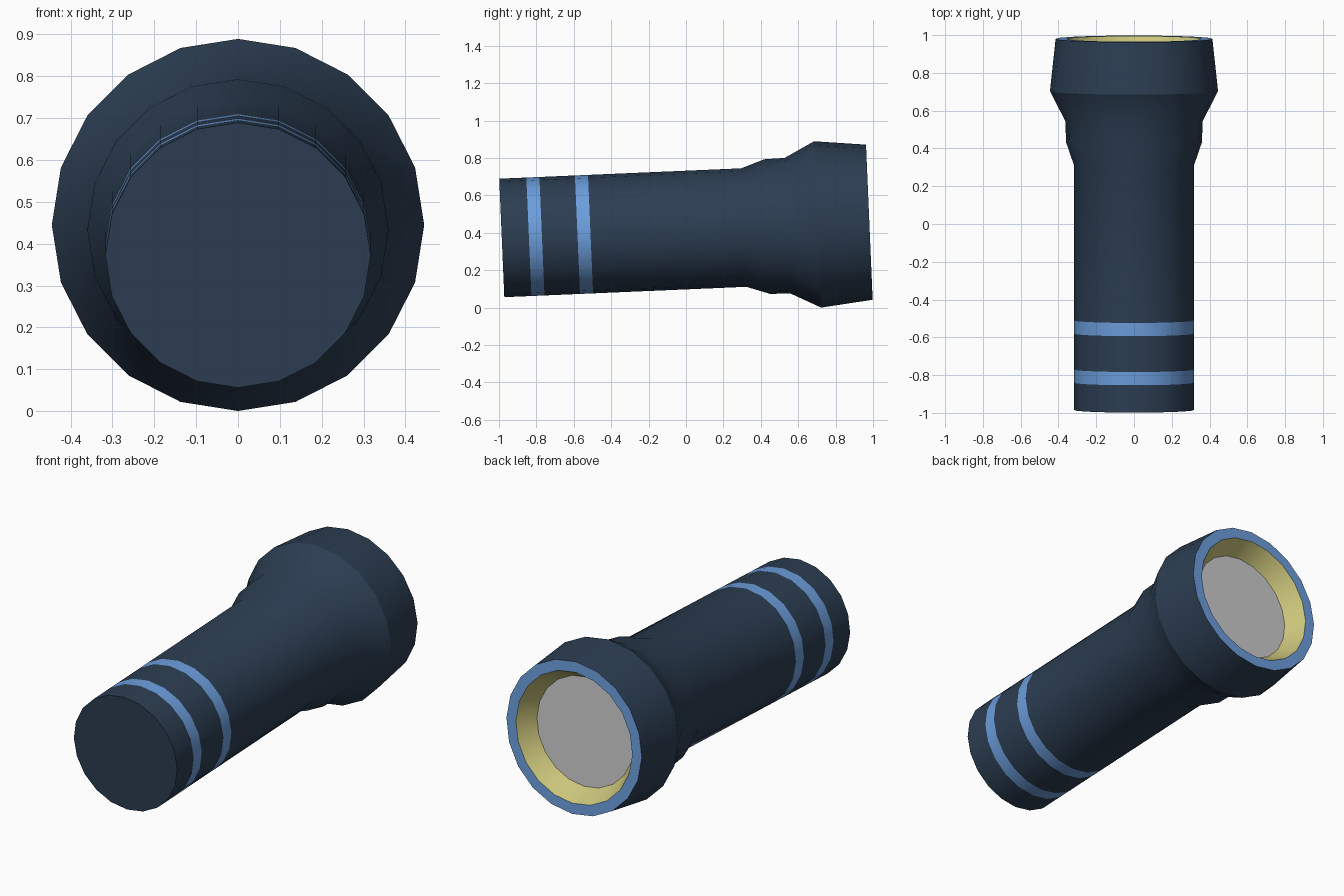
import bpy, bmesh, math
from mathutils import Matrix

if "Cube" in bpy.data.objects:
    bpy.data.objects.remove(bpy.data.objects["Cube"])

SIDES = 20
TILT = math.radians(2.45)
# The torch axis runs along +y, tipped up slightly so it rests on tail and head
PLACE = Matrix.Translation((0, -0.985, 0.3725)) @ Matrix.Rotation(TILT, 4, 'X')


def material(name, rgb):
    m = bpy.data.materials.new(name)
    m.diffuse_color = (*rgb, 1)
    m.use_nodes = True
    m.node_tree.nodes["Principled BSDF"].inputs["Base Color"].default_value = m.diffuse_color
    return m


navy = material("navy", (0.025, 0.048, 0.085))
blue = material("blue", (0.15, 0.34, 0.72))
yellow = material("reflector_yellow", (0.60, 0.56, 0.20))


def lathe(name, profile, mat=None, cap_start=False, cap_end=False):
    """Spin (distance along axis, radius) points into a 20-sided surface."""
    bm = bmesh.new()
    rings = []
    for t, r in profile:
        ring = []
        for i in range(SIDES):
            a = 2 * math.pi * i / SIDES
            ring.append(bm.verts.new((r * math.sin(a), t, r * math.cos(a))))
        rings.append(ring)
    for a, b in zip(rings, rings[1:]):
        for i in range(SIDES):
            j = (i + 1) % SIDES
            bm.faces.new((a[i], a[j], b[j], b[i]))
    if cap_start:
        bm.faces.new(rings[0][::-1])
    if cap_end:
        bm.faces.new(rings[-1])
    bm.transform(PLACE)
    me = bpy.data.meshes.new(name)
    bm.to_mesh(me)
    bm.free()
    ob = bpy.data.objects.new(name, me)
    bpy.context.collection.objects.link(ob)
    if mat:
        me.materials.append(mat)
    bpy.ops.object.select_all(action='DESELECT')
    ob.select_set(True)
    bpy.context.view_layer.objects.active = ob
    bpy.ops.object.shade_smooth_by_angle(angle=math.radians(30))
    return ob


R = 0.317      # barrel radius
END = 1.967    # front rim position
LENS = 1.867   # recessed lens position

# Barrel: tail cap and two flush stripes
lathe("tail_cap", [(0, R), (0.145, R)], navy, cap_start=True)
lathe("rear_stripe", [(0.145, R), (0.215, R)], blue)
lathe("grip_ring", [(0.215, R), (0.405, R)], navy)
lathe("front_stripe", [(0.405, R), (0.475, R)], blue)

# Main barrel flaring out into the head
lathe("barrel_and_head", [(0.475, R), (1.295, R), (1.42, 0.36), (1.53, 0.363),
                          (1.69, 0.445), (END, 0.415)], navy)

# Front rim, reflector cone and lens
lathe("front_rim", [(END, 0.415), (END, 0.357)], blue)
lathe("reflector", [(END, 0.357), (LENS, 0.298)], yellow)
# The lens is a single disc facing forward
lens = bmesh.new()
ring = [lens.verts.new((0.298 * math.sin(2 * math.pi * i / SIDES), LENS,
                        0.298 * math.cos(2 * math.pi * i / SIDES)))
        for i in range(SIDES)]
face = lens.faces.new(ring)
face.normal_update()
if face.normal.y < 0:
    face.normal_flip()
lens.transform(PLACE)
mesh = bpy.data.meshes.new("lens")
lens.to_mesh(mesh)
lens.free()
bpy.context.collection.objects.link(bpy.data.objects.new("lens", mesh))

# Make every lathe surface face outward (towards the viewer on its open side)
for ob in bpy.data.objects:
    if ob.name == "lens":
        continue
    bm = bmesh.new()
    bm.from_mesh(ob.data)
    inv = PLACE.inverted()
    for f in bm.faces:
        n = inv.to_3x3() @ f.normal
        c = inv @ f.calc_center_median()
        if len(f.verts) > 4:                      # tail end cap
            good = n.y < 0
        elif ob.name == "front_rim":
            good = n.y > 0
        else:
            radial = n.x * c.x + n.z * c.z
            good = radial < 0 if ob.name == "reflector" else radial > 0
        if not good:
            f.normal_flip()
    bm.to_mesh(ob.data)
    bm.free()
